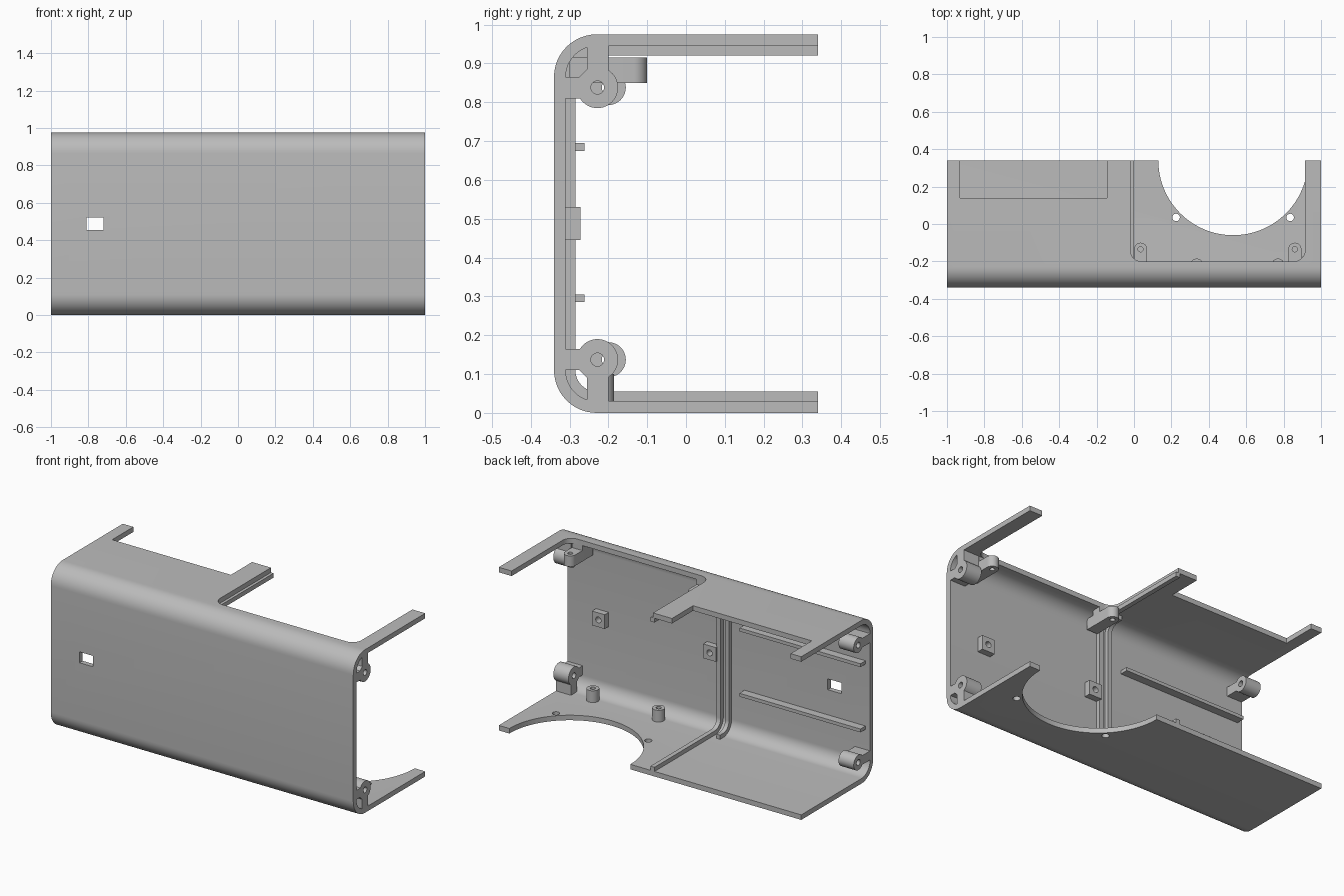
import bpy, bmesh
from math import cos, sin, radians
from mathutils import Vector

if "Cube" in bpy.data.objects:
    bpy.data.objects.remove(bpy.data.objects["Cube"])

H, BACK, FRONT, R = 0.975, 0.34, -0.34, 0.11

grey = bpy.data.materials.new("plain_grey")
grey.use_nodes = True
grey.diffuse_color = (0.5, 0.5, 0.5, 1)
grey.node_tree.nodes["Principled BSDF"].inputs["Base Color"].default_value = (0.5, 0.5, 0.5, 1)


def arc(cx, cy, r, a0, a1, n=12):
    angles = [radians(a0 + (a1 - a0) * i / n) for i in range(n + 1)]
    return [(cx + r * cos(a), cy + r * sin(a)) for a in angles]


def circle(cx, cy, r, n=32):
    return arc(cx, cy, r, 0, 360, n)[:-1]


def rect(x0, x1, y0, y1):
    return [(x0, y0), (x1, y0), (x1, y1), (x0, y1)]


def prism(name, pts, axis, lo, hi):
    """Extrude a 2D outline along an axis."""
    place = {"x": lambda a, b: (lo, a, b),
             "y": lambda a, b: (a, lo, b),
             "z": lambda a, b: (a, b, lo)}[axis]
    bm = bmesh.new()
    face = bm.faces.new([bm.verts.new(place(*p)) for p in pts])
    res = bmesh.ops.extrude_face_region(bm, geom=[face])
    step = Vector([hi - lo if c == axis else 0 for c in "xyz"])
    bmesh.ops.translate(bm, vec=step,
                        verts=[v for v in res["geom"] if isinstance(v, bmesh.types.BMVert)])
    bmesh.ops.recalc_face_normals(bm, faces=bm.faces)
    mesh = bpy.data.meshes.new(name)
    bm.to_mesh(mesh)
    bm.free()
    mesh.materials.append(grey)
    obj = bpy.data.objects.new(name, mesh)
    bpy.context.collection.objects.link(obj)
    return obj


def finish(obj, cutters=()):
    """Cut the holes, bake the result and smooth the curved faces."""
    for c in cutters:
        mod = obj.modifiers.new("cut", "BOOLEAN")
        mod.operation, mod.solver, mod.object = "DIFFERENCE", "EXACT", c
    if cutters:
        dg = bpy.context.evaluated_depsgraph_get()
        mesh = bpy.data.meshes.new_from_object(obj.evaluated_get(dg))
        obj.modifiers.clear()
        obj.data = mesh
        for c in cutters:
            bpy.data.objects.remove(c)
    bpy.ops.object.select_all(action="DESELECT")
    obj.select_set(True)
    bpy.context.view_layer.objects.active = obj
    bpy.ops.object.shade_smooth_by_angle(angle=radians(30))
    return obj


def c_half(inset, end):
    """C-shaped path, from the top back edge round to the bottom back edge."""
    c, r = FRONT + R, R - inset
    return ([(end, H - inset)] + arc(c, H - R, r, 90, 180)
            + arc(c, R, r, 180, 270) + [(end, inset)])


def c_profile(outer, inner, end):
    return c_half(outer, end) + c_half(inner, end)[::-1]


def flip(pts, top):
    return pts if top else [(y, H - z) for y, z in pts]


# Shell with its cutouts
shell = prism("shell", c_profile(0, 0.03, BACK), "x", -1, 1)
bay = ([(-0.02, 0.4)] + arc(0.04, -0.14, 0.06, 180, 270, 8)
       + arc(0.855, -0.14, 0.06, 270, 360, 8) + [(0.915, 0.4)])
finish(shell, [
    prism("window_cutter", rect(-0.81, -0.72, 0.455, 0.52), "y", -0.4, -0.2),
    prism("slot_cutter", rect(-0.93, -0.145, 0.14, 0.4), "z", 0.7, 1.1),
    prism("bay_cutter", bay, "z", 0.7, 1.1),
    prism("round_cutter", circle(0.53, BACK, 0.4, 96), "z", -0.1, 0.1),
    prism("hole_cutter", circle(0.225, 0.035, 0.02), "z", -0.1, 0.1),
    prism("hole_cutter", circle(0.835, 0.035, 0.02), "z", -0.1, 0.1),
])

# Divider ribs forming a groove
finish(prism("long_rib", c_profile(0.029, 0.055, BACK), "x", -0.03, -0.003))
finish(prism("short_rib", c_profile(0.029, 0.055, -0.2), "x", -0.085, -0.06))

# Rails on the front wall
for z in (0.295, 0.685):
    finish(prism("rail", rect(-0.312, -0.262, z - 0.01, z + 0.01), "x", -0.97, -0.17))

# Square mounting pads
for x in (0.035, 0.77):
    pad = prism("square_pad", rect(x - 0.042, x + 0.042, 0.445, 0.53), "y", -0.312, -0.272)
    finish(pad, [prism("hole_cutter", circle(x, 0.4875, 0.018), "y", -0.311, -0.2)])

# Posts on the floor
for x in (0.335, 0.77):
    post = prism("floor_post", circle(x, -0.22, 0.035), "z", 0.025, 0.1)
    finish(post, [prism("hole_cutter", circle(x, -0.22, 0.015), "z", 0.04, 0.2)])

# Rounded screw lugs under the top
for x in (0.035, 0.86):
    outline = [(x + 0.035, -0.3)] + arc(x, -0.135, 0.035, 0, 180, 16) + [(x - 0.035, -0.3)]
    lug = prism("top_lug", outline, "z", 0.85, 0.915)
    finish(lug, [prism("hole_cutter", circle(x, -0.135, 0.014), "z", 0.8, 1)])
    finish(prism("lug_root", rect(x - 0.035, x + 0.035, -0.25, -0.2), "z", 0.9, 0.95))

# Screw bosses in the four corners
left_boss = ([(-0.315, 0.865), (-0.275, 0.865), (-0.255, 0.885), (-0.255, 0.95), (-0.2, 0.95)]
             + arc(-0.228, 0.838, 0.053, 58, -148, 28) + [(-0.315, 0.81)])
right_boss = ([(-0.315, 0.865)] + arc(-0.2, 0.838, 0.045, 143, -143, 32) + [(-0.315, 0.811)])
for top in (True, False):
    for name, pts, y, lo, hi in (("left_boss", left_boss, -0.228, 0.9, 1),
                                 ("right_boss", right_boss, -0.2, -1, -0.9)):
        boss = prism(name, flip(pts, top), "x", lo, hi)
        hole = flip(circle(y, 0.838, 0.017), top)
        finish(boss, [prism("hole_cutter", hole, "x", lo - 0.1, hi + 0.1)])
